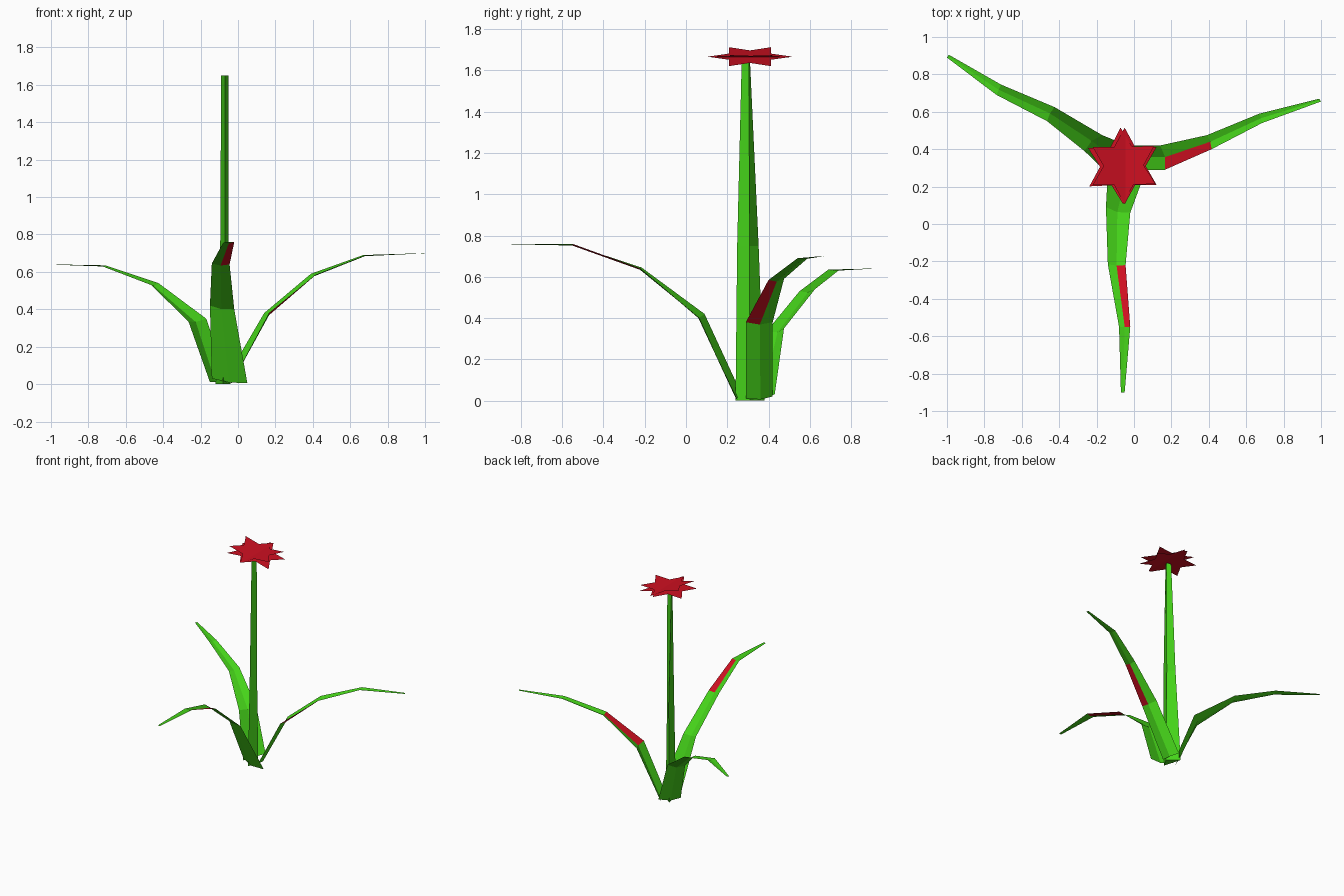
import bpy, bmesh
from math import sin, cos, pi, radians
from mathutils import Vector, Matrix

if "Cube" in bpy.data.objects:
    bpy.data.objects.remove(bpy.data.objects["Cube"])


def material(name, color):
    m = bpy.data.materials.new(name)
    m.diffuse_color = color
    m.use_nodes = True
    m.node_tree.nodes["Principled BSDF"].inputs["Base Color"].default_value = m.diffuse_color
    return m


GREEN = material("leaf_green", (0.06, 0.65, 0.01, 1))
RED = material("petal_red", (0.62, 0.005, 0.015, 1))


def finish(name, bm, mats):
    me = bpy.data.meshes.new(name)
    bm.to_mesh(me)
    bm.free()
    for m in mats:
        me.materials.append(m)
    ob = bpy.data.objects.new(name, me)
    bpy.context.collection.objects.link(ob)
    return ob


def leaf(name, rows, folds, red=None):
    """Folded blade: rows hold both edges, the crease is pushed outward."""
    bm = bmesh.new()
    pts = [(Vector(r[:3]), Vector(r[3:])) for r in rows]
    mids = [(a + b) / 2 for a, b in pts]
    rings = []
    for i, (a, b) in enumerate(pts):
        tangent = mids[min(i + 1, len(mids) - 1)] - mids[max(i - 1, 0)]
        out = tangent.cross(b - a).normalized()
        if out.z > 0:
            out.negate()
        mid = mids[i] + out * folds[i]
        mid.z = max(mid.z, 0)
        rings.append([bm.verts.new(p) for p in (a, mid, b)])
    for i in range(len(rings) - 1):
        p, q = rings[i], rings[i + 1]
        for h in range(2):
            f = bm.faces.new((p[h], p[h + 1], q[h + 1], q[h]))
            f.material_index = int((i, h) == red)
    bm.normal_update()
    if sum(f.normal.z for f in bm.faces) < 0:
        bmesh.ops.reverse_faces(bm, faces=bm.faces)
    finish(name, bm, (GREEN, RED))


# Three arching leaves, two with a red patch
leaf("front_leaf", [
    (-0.14, 0.27, 0.03, 0.05, 0.25, 0.005),
    (-0.15, 0.09, 0.42, -0.02, 0.06, 0.40),
    (-0.14, -0.215, 0.645, -0.045, -0.22, 0.64),
    (-0.08, -0.55, 0.755, -0.02, -0.55, 0.76),
    (-0.07, -0.90, 0.76, -0.05, -0.90, 0.76)],
    (0.02, 0.015, 0.01, 0.006, 0.001), red=(2, 1))
leaf("right_leaf", [
    (-0.07, 0.42, 0.02, -0.03, 0.29, 0.01),
    (0.14, 0.42, 0.38, 0.165, 0.29, 0.38),
    (0.39, 0.475, 0.59, 0.415, 0.40, 0.585),
    (0.67, 0.59, 0.69, 0.685, 0.54, 0.69),
    (0.99, 0.67, 0.70, 1.0, 0.655, 0.70)],
    (0.02, 0.018, 0.012, 0.006, 0.001), red=(1, 1))
leaf("left_leaf", [
    (-0.15, 0.28, 0.01, -0.06, 0.43, 0.03),
    (-0.265, 0.39, 0.335, -0.17, 0.475, 0.35),
    (-0.465, 0.55, 0.53, -0.425, 0.625, 0.54),
    (-0.735, 0.69, 0.635, -0.71, 0.745, 0.635),
    (-1.0, 0.89, 0.64, -0.99, 0.905, 0.64)],
    (0.02, 0.018, 0.012, 0.006, 0.001))

# Tapering three-sided stem
bm = bmesh.new()
sections = [[(-0.08, 0.24, 0), (-0.04, 0.31, 0), (-0.12, 0.38, 0)],
            [(-0.07, 0.248, 0.75), (-0.05, 0.308, 0.75), (-0.095, 0.352, 0.75)],
            [(-0.07, 0.27, 1.65), (-0.05, 0.305, 1.65), (-0.09, 0.31, 1.65)]]
rings = [[bm.verts.new(p) for p in s] for s in sections]
for p, q in zip(rings, rings[1:]):
    for k in range(3):
        n = (k + 1) % 3
        bm.faces.new((p[k], p[n], q[n], q[k]))
bm.faces.new(rings[0][::-1])
bm.faces.new(rings[-1])
finish("stem", bm, (GREEN,))


# Blossom: two thin six-pointed stars, tilted against each other
def star(name, centre, tilt, turn, radius=0.205):
    bm = bmesh.new()
    verts = []
    for i in range(12):
        r = radius if i % 2 == 0 else radius * 0.57
        a = pi / 2 + i * pi / 6
        verts.append(bm.verts.new((r * cos(a), r * sin(a), 0)))
    hub = bm.verts.new((0, 0, 0))
    for i in range(12):
        bm.faces.new((hub, verts[i], verts[(i + 1) % 12]))
    bm.transform(Matrix.Translation(centre) @ Matrix.Rotation(radians(tilt), 4, 'Y')
                 @ Matrix.Rotation(radians(turn), 4, 'Z'))
    finish(name, bm, (RED,))


star("upper_petals", (-0.05, 0.31, 1.667), 15, 0)
star("lower_petals", (-0.065, 0.31, 1.665), -3, 2)
